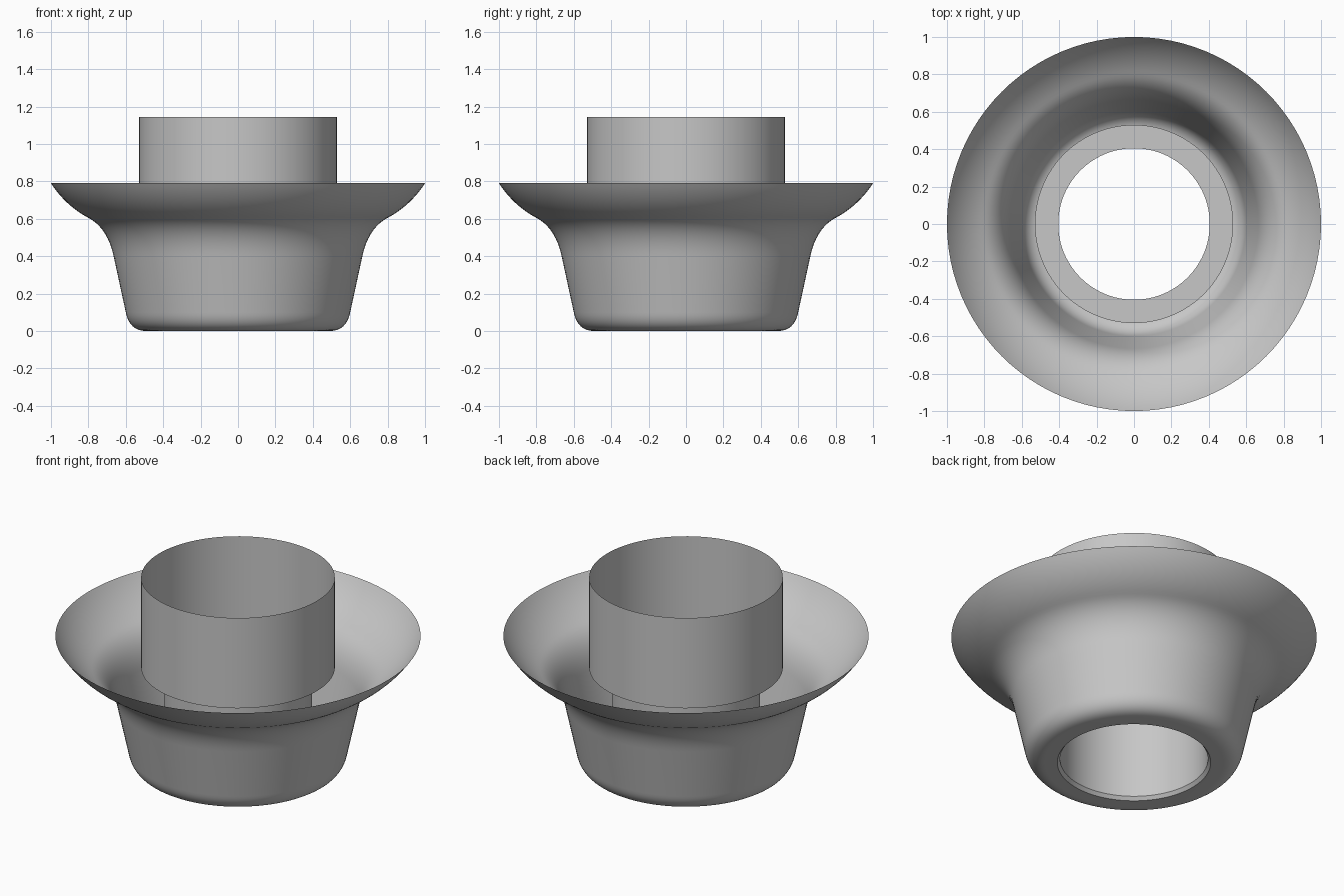
import bpy, bmesh, math
from mathutils import Vector

if "Cube" in bpy.data.objects:
    bpy.data.objects.remove(bpy.data.objects["Cube"], do_unlink=True)

SEGMENTS = 96

grey = bpy.data.materials.new("plain grey")
grey.use_nodes = True
colour = (0.57, 0.57, 0.57, 1)
grey.diffuse_color = colour
grey.node_tree.nodes["Principled BSDF"].inputs["Base Color"].default_value = colour


def bend(a, b, c, steps=12):
    """Smooth curve from a to c pulled towards b."""
    a, b, c = Vector(a), Vector(b), Vector(c)
    ts = [i / steps for i in range(steps + 1)]
    return [a * (1 - t) ** 2 + b * 2 * t * (1 - t) + c * t * t for t in ts]


def revolve(name, profile):
    """Spin an open (radius, height) profile around z into a thin sheet."""
    bm = bmesh.new()
    rings = []
    for r, z in profile:
        ring = []
        for j in range(SEGMENTS):
            a = math.tau * j / SEGMENTS
            ring.append(bm.verts.new((r * math.cos(a), r * math.sin(a), z)))
        rings.append(ring)
    for low, high in zip(rings, rings[1:]):
        for j in range(SEGMENTS):
            k = (j + 1) % SEGMENTS
            bm.faces.new((low[j], low[k], high[k], high[j]))
    mesh = bpy.data.meshes.new(name)
    bm.to_mesh(mesh)
    bm.free()
    mesh.materials.append(grey)
    obj = bpy.data.objects.new(name, mesh)
    bpy.context.collection.objects.link(obj)
    bpy.ops.object.select_all(action="DESELECT")
    obj.select_set(True)
    bpy.context.view_layer.objects.active = obj
    bpy.ops.object.shade_smooth_by_angle(angle=math.radians(30))
    return obj


# Flared outer bowl: flat floor, rounded foot, sloping wall, open rim
bowl = [Vector((0.42, 0))]
bowl += bend((0.49, 0), (0.58, 0), (0.60, 0.10))
bowl += bend((0.665, 0.40), (0.698, 0.551), (0.80, 0.605))
bowl += bend((0.80, 0.605), (0.922, 0.67), (1.0, 0.79))[1:]
revolve("flared_bowl", bowl)

# Stepped centre tube: chamfered bottom opening, narrow neck, ledge, wide collar
revolve("centre_tube", [(0.42, 0), (0.405, 0.02), (0.405, 0.60),
                        (0.53, 0.60), (0.53, 1.145)])
